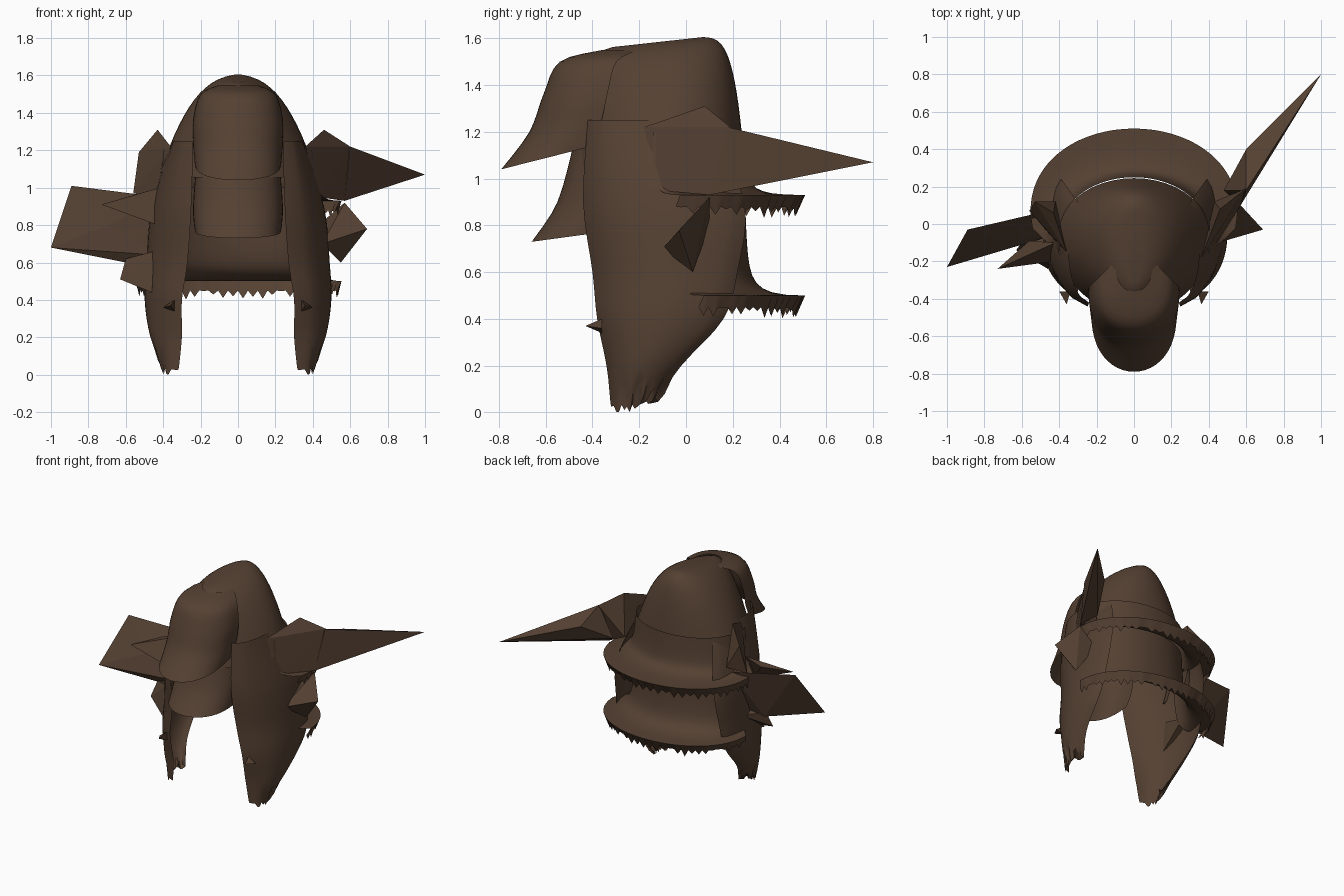
import bpy, bmesh, math, random
from mathutils import Vector

random.seed(4)
if "Cube" in bpy.data.objects:
    bpy.data.objects.remove(bpy.data.objects["Cube"])

brown = bpy.data.materials.new("brown_hair")
brown.use_nodes = True
color = (.09, .052, .032, 1)
brown.diffuse_color = color
bsdf = next(n for n in brown.node_tree.nodes if n.type == "BSDF_PRINCIPLED")
bsdf.inputs["Base Color"].default_value = color
bsdf.inputs["Roughness"].default_value = .9


def finish(name, bm, smooth=True, mirror=False):
    mesh = bpy.data.meshes.new(name)
    bm.to_mesh(mesh)
    bm.free()
    mesh.materials.append(brown)
    obj = bpy.data.objects.new(name, mesh)
    bpy.context.collection.objects.link(obj)
    if mirror:
        obj.modifiers.new("Mirror", "MIRROR")
    if smooth:
        bpy.ops.object.select_all(action="DESELECT")
        obj.select_set(True)
        bpy.context.view_layer.objects.active = obj
        bpy.ops.object.shade_smooth_by_angle(angle=math.radians(50))


def sheet(name, rows, mirror=False, cap=False):
    """Skin a list of equally long rows of points."""
    bm = bmesh.new()
    grid = [[bm.verts.new(point) for point in row] for row in rows]
    for above, below in zip(grid, grid[1:]):
        for i in range(len(above) - 1):
            bm.faces.new((above[i], below[i], below[i + 1], above[i + 1]))
    if cap:
        bm.faces.new(grid[0][:-1])
    bmesh.ops.remove_doubles(bm, verts=bm.verts, dist=.0005)
    finish(name, bm, mirror=mirror)


def flow(keys, steps=4):
    """Smooth curve through a few key levels."""
    keys = [Vector(key) for key in keys]
    ends = [keys[0]] + keys + [keys[-1]]
    levels = []
    for a, b, c, d in zip(ends, ends[1:], ends[2:], ends[3:]):
        for k in range(steps):
            t = k / steps
            tangent_in, tangent_out = (c - a) / 2, (d - b) / 2
            bend = 3 * (c - b) - 2 * tangent_in - tangent_out
            twist = 2 * (b - c) + tangent_in + tangent_out
            levels.append(b + tangent_in * t + bend * t * t + twist * t ** 3)
    return levels + [keys[-1]]


def arc(height, width, front, back, start=0, count=48, tilt=0, jag=0):
    """Egg-shaped ring, open at the front by the start angle."""
    middle, half = (front + back) / 2, (back - front) / 2
    row = []
    for i in range(count + 1):
        angle = math.radians(start + (360 - 2 * start) * i / count)
        x = width * math.sin(angle) * (1 - .1 * math.cos(angle))
        y = middle - half * math.cos(angle)
        row.append((x, y, height + tilt * y - jag * random.random() * (i % 2)))
    return row


def lobe(name, keys, lift):
    """Rounded front flap through levels of height, front y and half width."""
    levels = flow(keys)
    rows = []
    for n, (height, front, width) in enumerate(levels):
        side = .55 * front
        raise_side = lift * (n / (len(levels) - 1)) ** 4
        row = []
        for i in range(25):
            angle = math.pi * (i / 24 - .5)
            bow = max(0, math.cos(angle)) ** .75
            row.append((width * math.sin(angle), side + (front - side) * bow,
                        height + raise_side * (1 - bow)))
        rows.append(row)
    sheet(name, rows)


def back_layer(name, top, hem, start):
    """Curtain of hair that curls out into a ragged hem."""
    rows = []
    for k in range(13):
        t = k / 12
        height = hem + (top - hem) * (1 - t) ** 2
        rows.append(arc(height, .4 + .05 * t + .1 * t ** 5, -.46,
                        .25 + .03 * t + .23 * t ** 5, start, 64))
    rows.append(arc(hem - .05, .53, -.46, .47, start, 64, jag=.05))
    sheet(name, rows)


def tuft(name, *points):
    bm = bmesh.new()
    for point in points:
        bm.verts.new(point)
    bmesh.ops.convex_hull(bm, input=bm.verts)
    bmesh.ops.recalc_face_normals(bm, faces=bm.faces)
    finish(name, bm, smooth=False)


# Crown dome
rings = []
for k in range(1, 15):
    t = (k / 14) ** 2
    half = .365 * t ** .12
    rings.append(arc(1.6 - t / 2, .41 * t ** .4, -.12 - half, half - .12, tilt=.11))
sheet("crown", rings, cap=True)

# Overhanging forelock and the flap below it
lobe("forelock", [(1.55, -.36, .1), (1.5, -.54, .2), (1.36, -.61, .24),
                  (1.2, -.67, .24), (1.04, -.79, .23)], lift=.09)
lobe("lower_fringe", [(1.15, -.48, .22), (.9, -.55, .24), (.73, -.66, .23)], lift=.04)

# Two layers of back hair
back_layer("upper_back_hair", 1.2, .93, 84)
back_layer("lower_back_hair", 1, .5, 96)

# Side locks: height, front y, back y, front x, outer x
lock = [(1.25, -.42, .1, .24, .35), (.9, -.44, .25, .25, .46), (.6, -.4, .22, .27, .49),
        (.4, -.38, .16, .3, .5), (.2, -.34, -.02, .3, .47), (.03, -.32, -.14, .32, .4)]
rows = []
for height, front, back, inner, outer in flow(lock):
    row = []
    for i in range(17):
        u = i / 16
        rear = outer - .06
        bulge = max(0, math.sin(math.pi * u ** .75)) ** .7
        x = inner + (rear - inner) * u + (outer - (inner + rear) / 2) * bulge
        ragged = random.uniform(-.03, .03) if height < .15 else 0
        row.append((x, front + (back - front) * u, max(0, height + ragged)))
    rows.append(row)
sheet("side_locks", rows, mirror=True)

# Small nibs on the front edge of the locks
for name, side in (("left_lock_nib", 1), ("right_lock_nib", -1)):
    tuft(name, (side * .36, -.43, .37), (side * .34, -.36, .4),
         (side * .34, -.36, .34), (side * .4, -.36, .36))

# Raised tufts at the temples
tuft("left_temple_tuft", (.36, -.18, 1.22), (.46, .08, 1.31), (.6, .19, 1.22),
     (.57, .1, .93), (.43, -.12, .95), (.43, .12, 1))
tuft("right_temple_tuft", (-.36, -.15, 1.22), (-.43, .06, 1.31), (-.53, .12, 1.19),
     (-.56, .07, .97), (-.43, -.08, .95), (-.42, .12, 1))

# Long spikes and short flicks sticking out of the sides
tuft("left_long_spike", (.6, .18, 1.22), (.57, .1, .93), (.6, .4, 1.14),
     (.48, .18, 1), (1, .8, 1.07))
tuft("left_flick", (.69, -.03, .78), (.57, .1, .92), (.55, .03, .6),
     (.45, -.1, .7), (.43, .1, .8))
tuft("right_wide_spike", (-.89, -.03, 1.01), (-1, -.23, .68), (-.69, -.09, .8),
     (-.42, .08, .95), (-.43, -.06, .64), (-.6, -.08, .6))
tuft("right_thin_spike", (-.73, -.24, .91), (-.42, -.1, 1), (-.43, -.2, .8),
     (-.56, -.09, .96))
tuft("right_low_flick", (-.63, -.14, .51), (-.46, -.24, .44), (-.44, 0, .6),
     (-.6, -.1, .62), (-.45, -.2, .66))
